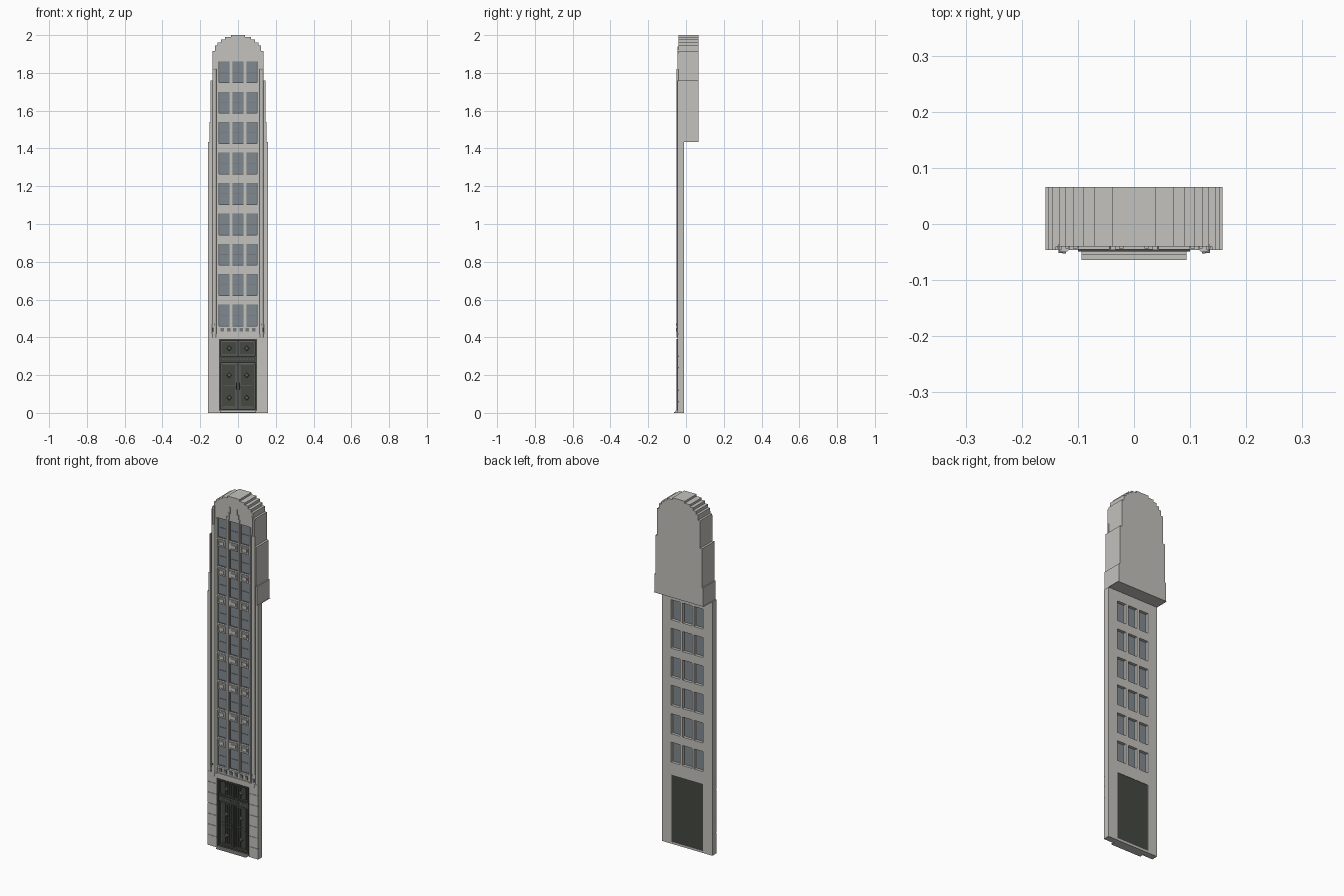
import bpy, bmesh, math
from mathutils import Matrix

if "Cube" in bpy.data.objects:
    bpy.data.objects.remove(bpy.data.objects["Cube"])


def material(name, rgb):
    m = bpy.data.materials.new(name)
    m.use_nodes = True
    m.diffuse_color = (*rgb, 1)
    m.node_tree.nodes["Principled BSDF"].inputs["Base Color"].default_value = (*rgb, 1)
    return m


STONE = material("pale stone", (0.55, 0.54, 0.51))
GLASS = material("blue grey glass", (0.22, 0.255, 0.28))
SASH = material("dark window sash", (0.17, 0.195, 0.21))
BRONZE = material("dark bronze", (0.06, 0.065, 0.055))
TRIM = material("weathered bronze", (0.13, 0.14, 0.12))


def finish(name, bm, mat):
    bmesh.ops.recalc_face_normals(bm, faces=bm.faces)
    me = bpy.data.meshes.new(name)
    bm.to_mesh(me)
    bm.free()
    me.materials.append(mat)
    ob = bpy.data.objects.new(name, me)
    bpy.context.collection.objects.link(ob)
    return ob


def boxes(name, items, mat):
    """One object from (x0, x1, y0, y1, z0, z1) blocks."""
    bm = bmesh.new()
    for x0, x1, y0, y1, z0, z1 in items:
        mid = Matrix.Translation(((x0 + x1) / 2, (y0 + y1) / 2, (z0 + z1) / 2))
        size = Matrix.Diagonal((x1 - x0, y1 - y0, z1 - z0, 1))
        bmesh.ops.create_cube(bm, size=1, matrix=mid @ size)
    return finish(name, bm, mat)


def both(items):
    """Add the mirror image of every block."""
    return items + [(-b, -a, *rest) for a, b, *rest in items]


def slab(name, half, y0, y1):
    """Symmetric outline extruded along y."""
    bm = bmesh.new()
    pts = half + [(-x, z) for x, z in reversed(half)]
    face = bm.faces.new([bm.verts.new((x, y0, z)) for x, z in pts])
    ext = bmesh.ops.extrude_face_region(bm, geom=[face])
    verts = [v for v in ext["geom"] if isinstance(v, bmesh.types.BMVert)]
    bmesh.ops.translate(bm, verts=verts, vec=(0, y1 - y0, 0))
    return finish(name, bm, STONE)


def frame(x0, x1, z0, z1, w, y0, y1):
    """Four bars around a rectangle."""
    return [(x0, x1, y0, y1, z0, z0 + w), (x0, x1, y0, y1, z1 - w, z1),
            (x0, x0 + w, y0, y1, z0 + w, z1 - w), (x1 - w, x1, y0, y1, z0 + w, z1 - w)]


# Stepped, domed outline
steps = [(0.158, 1.435), (0.152, 1.54), (0.146, 1.76), (0.134, 1.915), (0.122, 1.945),
         (0.108, 1.962), (0.09, 1.977), (0.07, 1.989), (0.038, 2.0)]
crown = []
for (x, z), (nx, _) in zip(steps, steps[1:] + [(0.038, 0)]):
    crown.append((x, z))
    if nx != x:
        crown.append((nx, z))
wall = slab("facade_wall", [(0.158, 0)] + crown, -0.04, -0.01)
slab("rear_crown_block", crown, -0.01, 0.066)

# Openings for windows, vents and entrance
columns = [(-0.1, -0.044), (-0.029, 0.029), (0.044, 0.1)]
rows = [0.46 + 0.161 * i for i in range(9)]
H = 0.113
openings = [(a, b, -0.06, -0.0099 if z < 1.3 else -0.0102, z, z + H)
            for z in rows for a, b in columns]
openings = [(a, b, c, 0.02 if z < 1.3 else d, z, t) for a, b, c, d, z, t in openings]
openings.append((-0.098, 0.098, -0.06, 0.02, 0.012, 0.39))
cutter = boxes("opening_cutter", openings, STONE)
cutter.hide_render = True
mod = wall.modifiers.new("openings", "BOOLEAN")
mod.operation = "DIFFERENCE"
mod.solver = "EXACT"
mod.object = cutter
deps = bpy.context.evaluated_depsgraph_get()
cut_mesh = bpy.data.meshes.new_from_object(wall.evaluated_get(deps))
wall.modifiers.clear()
wall.data = cut_mesh
bpy.data.objects.remove(cutter)

# Windows: glass, sash, sills and spandrel panels
glass, sash, sills, panels = [], [], [], []
for i, z in enumerate(rows):
    for a, b in columns:
        glass.append((a, b, -0.03, -0.026, z, z + H))
        sash += frame(a, b, z, z + H, 0.003, -0.033, -0.0295)
        sash.append((a, b, -0.032, -0.0295, z + H / 2 - 0.0015, z + H / 2 + 0.0015))
        sills.append((a, b, -0.045, -0.03, z - 0.005, z))
        if i < 8:
            panels += frame(a + 0.004, b - 0.004, z + H + 0.005, z + 0.153, 0.004, -0.043, -0.039)
            panels.append((a + 0.014, b - 0.014, -0.045, -0.039, z + H + 0.014, z + 0.144))
boxes("window_glass", glass, GLASS)
boxes("window_sash", sash, SASH)
boxes("window_sills", sills, STONE)
boxes("spandrel_panels", panels, STONE)

# Mullions rising into stepped finials
boxes("mullions", both([(0.031, 0.042, -0.046, -0.039, 0.455, 1.885),
                        (0.026, 0.034, -0.045, -0.039, 1.87, 1.91),
                        (0.019, 0.026, -0.044, -0.039, 1.905, 1.94),
                        (0.101, 0.109, -0.044, -0.039, 0.42, 1.86)]), STONE)

# Side strips following the set-backs
boxes("edge_strips", both([(0.141, 0.158, -0.046, -0.039, 0.42, 1.435),
                           (0.141, 0.152, -0.046, -0.039, 1.435, 1.54),
                           (0.139, 0.146, -0.046, -0.039, 1.54, 1.76),
                           (0.128, 0.134, -0.045, -0.039, 1.76, 1.905),
                           (0.116, 0.122, -0.044, -0.039, 1.8, 1.925)]), STONE)

# Rounded pilasters with hanging pendants
bm = bmesh.new()
for side in (-1, 1):
    for x, r, z0, z1 in ((0.125, 0.011, 0.4, 1.82), (0.131, 0.006, 0.36, 0.47)):
        place = Matrix.Translation((side * x, -0.041, (z0 + z1) / 2))
        bmesh.ops.create_cone(bm, cap_ends=True, segments=12, radius1=r, radius2=r,
                              depth=z1 - z0, matrix=place @ Matrix.Diagonal((1, 0.85, 1, 1)))
finish("round_pilasters", bm, STONE)
boxes("pendant_ornaments", both([(0.121, 0.127, -0.053, -0.045, 0.462, 0.472),
                                 (0.127, 0.135, -0.052, -0.045, 0.43, 0.45)]), SASH)

# Coursed masonry base and lintel
base = []
for i in range(7):
    z = 0.06 * i
    base.append((0.1, 0.158, -0.046, -0.039, z, z + 0.0585))
boxes("base_courses", both(base), STONE)
boxes("entrance_lintel", [(-0.1, 0.1, -0.046, -0.039, 0.392, 0.422)], STONE)
boxes("vent_squares", [(x - 0.009, x + 0.009, -0.044, -0.039, 0.43, 0.449)
                       for x in [-0.0825 + 0.033 * i for i in range(6)]], SASH)

# Entrance: backing, frame, transom and double doors
boxes("door_backing", [(-0.098, 0.098, -0.035, -0.012, 0.012, 0.39)], BRONZE)
boxes("door_frame", frame(-0.1, 0.1, 0.012, 0.392, 0.009, -0.049, -0.034)
      + [(-0.091, 0.091, -0.046, -0.034, 0.268, 0.3)], BRONZE)
trim, bars = [], []
for a, b in ((-0.088, -0.004), (0.004, 0.088)):
    trim += frame(a, b, 0.304, 0.38, 0.004, -0.041, -0.034)
    trim += frame(a, b, 0.024, 0.264, 0.004, -0.041, -0.034)
    for z0, z1 in ((0.032, 0.13), (0.146, 0.256)):
        trim += frame(a + 0.01, b - 0.01, z0, z1, 0.002, -0.039, -0.034)
    for i in range(6):
        x = a + 0.012 + i * 0.012
        bars.append((x - 0.002, x + 0.002, -0.038, -0.034, 0.03, 0.376))
trim += [(x - 0.003, x + 0.003, -0.048, -0.045, 0.28, 0.288)
         for x in [-0.08 + 0.016 * i for i in range(11)]]
boxes("door_trim", trim, TRIM)
boxes("door_bars", bars, BRONZE)

# Diamond medallions on doors and transom
bm = bmesh.new()
for x in (-0.046, 0.046):
    for z in (0.08, 0.2, 0.342):
        place = Matrix.Translation((x, -0.038, z)) @ Matrix.Rotation(math.pi / 2, 4, "X")
        bmesh.ops.create_cone(bm, cap_ends=True, segments=4, radius1=0.015, radius2=0.01,
                              depth=0.008, matrix=place)
finish("door_medallions", bm, TRIM)
boxes("door_handles", both([(0.006, 0.01, -0.046, -0.04, 0.12, 0.16)]), TRIM)

# Entrance steps
boxes("entrance_steps", [(-0.094, 0.094, -0.064, -0.039, 0, 0.006),
                         (-0.094, 0.094, -0.055, -0.012, 0.006, 0.012)], STONE)
